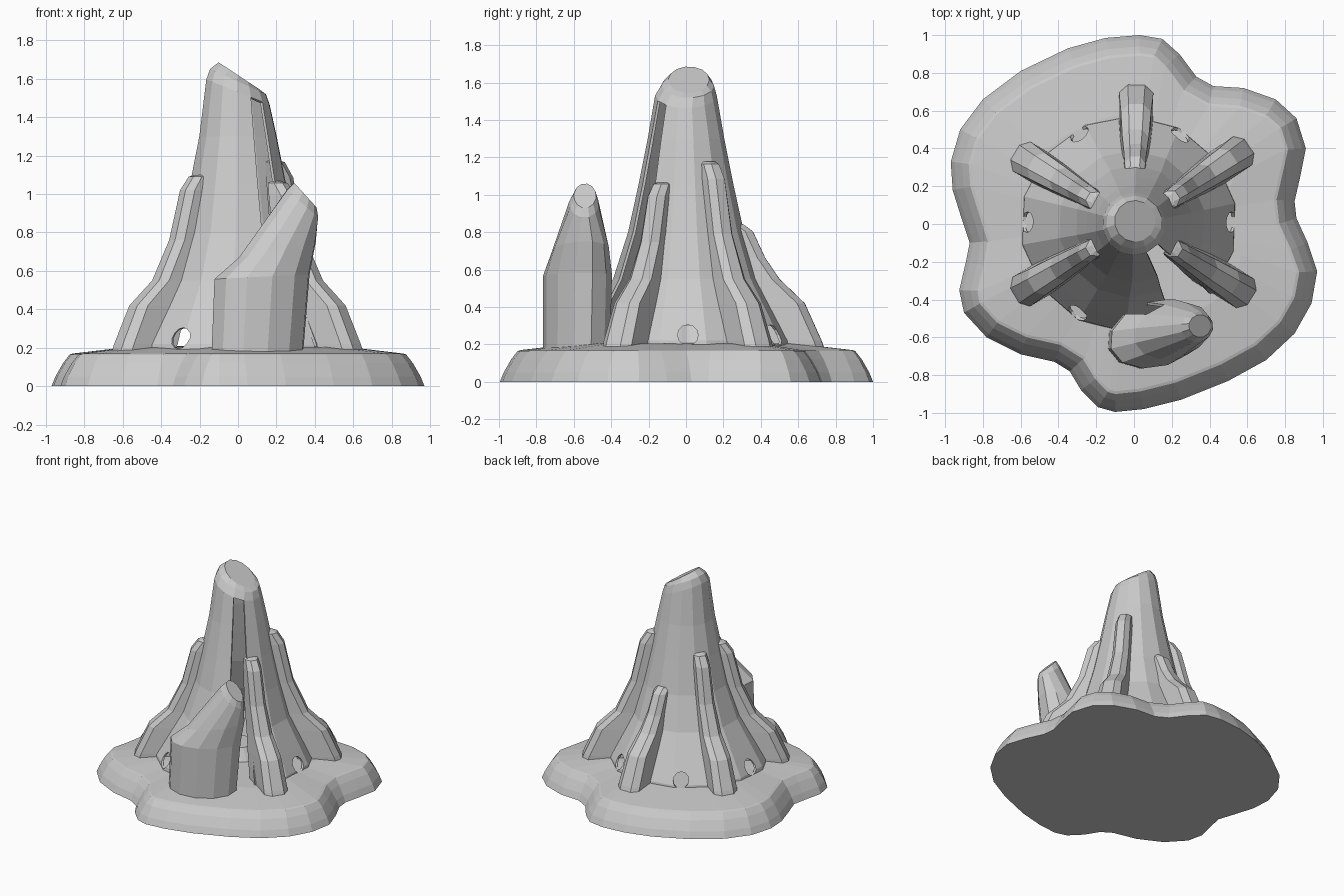
import bpy, bmesh, math
from mathutils import Vector

if "Cube" in bpy.data.objects:
    bpy.data.objects.remove(bpy.data.objects["Cube"])

mat = bpy.data.materials.new("light_grey_stone")
mat.diffuse_color = (0.6, 0.6, 0.6, 1)
mat.use_nodes = True
mat.node_tree.nodes["Principled BSDF"].inputs["Base Color"].default_value = mat.diffuse_color


def finish(bm, name):
    bmesh.ops.recalc_face_normals(bm, faces=bm.faces)
    me = bpy.data.meshes.new(name)
    bm.to_mesh(me)
    bm.free()
    ob = bpy.data.objects.new(name, me)
    bpy.context.collection.objects.link(ob)
    me.materials.append(mat)
    return ob


def loft(name, rings, skip=(), cap_bottom=True):
    """Join closed rings of points; columns listed in skip stay open."""
    bm = bmesh.new()
    vs = [[bm.verts.new(p) for p in r] for r in rings]
    n = len(vs[0])
    for k, (a, b) in enumerate(zip(vs, vs[1:])):
        for i in range(n):
            if (i in skip) and k < len(vs) - 3:
                continue
            j = (i + 1) % n
            bm.faces.new((a[i], a[j], b[j], b[i]))
    bm.faces.new(vs[-1])
    if cap_bottom:
        bm.faces.new(vs[0][::-1])
    return finish(bm, name)


def tilted_ring(n, cx, cy, rx, ry, z, slope, turn=0.0):
    """Ellipse whose height changes with x."""
    pts = []
    for i in range(n):
        a = 2 * math.pi * i / n
        u, v = rx * math.cos(a), ry * math.sin(a)
        x = u * math.cos(turn) - v * math.sin(turn)
        y = u * math.sin(turn) + v * math.cos(turn)
        pts.append((cx + x, cy + y, z + slope * x))
    return pts


# Base: wavy rock slab with a sloping rim and a slightly raised middle
outline = [(.03, 1), (.15, .98), (.24, .9), (.33, .78), (.42, .73), (.58, .72), (.75, .66),
           (.86, .56), (.91, .4), (.88, .25), (.85, .12), (.86, .03), (.92, -.1), (.97, -.25),
           (.94, -.42), (.85, -.58), (.7, -.72), (.5, -.83), (.25, -.93), (.05, -.98),
           (-.1, -.995), (-.19, -.97), (-.28, -.88), (-.34, -.78), (-.42, -.73), (-.6, -.69),
           (-.78, -.6), (-.9, -.47), (-.925, -.35), (-.89, -.2), (-.87, -.1), (-.91, .02),
           (-.96, .18), (-.97, .33), (-.92, .5), (-.8, .66), (-.6, .81), (-.35, .93), (-.15, .985)]
outline = [Vector(p) for p in outline[::-1]]  # now counter-clockwise


def inset(d, z, s=1.0):
    pts, n = [], len(outline)
    for i, p in enumerate(outline):
        t = (outline[(i + 1) % n] - outline[i - 1]).normalized()
        q = p + Vector((-t.y, t.x)) * d
        pts.append((q.x * s, q.y * s, z))
    return pts


loft("rock_base", [inset(0, 0), inset(.02, .05), inset(.06, .12), inset(.095, .165),
                   inset(.11, .17), inset(.1, .205, .65), inset(.1, .21, .18),
                   inset(.1, .3, .12)])

# Main spire: hollow shell with one open column and a slanted top
profile = [(.58, .15), (.57, .22), (.50, .35), (.39, .55), (.31, .80), (.255, 1.05), (.205, 1.3)]
turn = math.radians(11)
rings = []
for r, z in profile:
    f = max(0, (.8 - z) / .65)
    rings.append(tilted_ring(14, -.03 * f, 0, r, r, z, 0, turn))
rings.append(tilted_ring(14, 0, 0, .168, .165, 1.53, -.4, turn))
rings.append(tilted_ring(14, 0, .01, .148, .14, 1.585, -.45, turn))
rings.append(tilted_ring(14, .005, .015, .108, .11, 1.615, -.66, turn))
spire = loft("main_spire", rings, skip=(11,), cap_bottom=False)
sol = spire.modifiers.new("shell", 'SOLIDIFY')
sol.thickness = .015
sol.offset = -1

# Arched openings around the foot of the spire
bm = bmesh.new()
for k in range(6):
    a = math.radians(60 * k)
    d = Vector((math.cos(a), math.sin(a), 0))
    made = bmesh.ops.create_cone(bm, cap_ends=True, segments=12, radius1=.055, radius2=.055, depth=.4)
    rot = d.to_track_quat('Z', 'Y').to_matrix()
    bmesh.ops.rotate(bm, verts=made["verts"], matrix=rot)
    bmesh.ops.translate(bm, verts=made["verts"], vec=d * .56 + Vector((-.02, .01, .25)))
cutter = finish(bm, "arch_cutter")
cutter.hide_render = True
cutter.hide_viewport = True
cut = spire.modifiers.new("arches", 'BOOLEAN')
cut.operation = 'DIFFERENCE'
cut.solver = 'EXACT'
cut.object = cutter


# Buttress ridges: (outer radius, inner radius, height, half width)
stations = [(.75, .45, .15, .09), (.725, .42, .22, .09), (.635, .36, .42, .08), (.50, .32, .55, .07),
            (.40, .25, .76, .06), (.335, .22, 1.02, .055), (.285, .21, 1.09, .048),
            (.25, .22, 1.10, .035)]


def ridge(name, angle, k):
    a = math.radians(angle)
    d, s = Vector((math.cos(a), math.sin(a), 0)), Vector((-math.sin(a), math.cos(a), 0))
    rings = []
    for r, inner, z, w in stations:
        if z > .55:
            z = .55 + (z - .55) * k
            grow = .05 * (1 - k)
            r, inner = r + grow, inner + grow
        b = r - min(.04, (r - inner) * .5)
        sec = [(inner, -w), (b, -w), (r, -.5 * w), (r, .5 * w), (b, w), (inner, w)]
        rings.append([d * p + s * q + Vector((0, 0, z)) for p, q in sec])
    loft(name, rings)


for name, angle, k in (("ridge_right_back", 34, 1.14), ("ridge_back", 89, .54),
                       ("ridge_left_back", 149, 1.0), ("ridge_left_front", 211, 1.0),
                       ("ridge_right_front", 328, .94)):
    ridge(name, angle, k)

# Small leaning spire in front, open at the back
t = math.radians(18)
small = loft("small_spire", [
    tilted_ring(12, .10, -.585, .25, .17, .16, 0, t),
    tilted_ring(12, .125, -.58, .26, .175, .57, .05, t),
    tilted_ring(12, .205, -.565, .21, .145, .71, .2, t),
    tilted_ring(12, .335, -.545, .085, .08, .95, -.85, t),
    tilted_ring(12, .35, -.54, .06, .06, .995, -1.1, t)], skip=(3,), cap_bottom=False)
sol = small.modifiers.new("shell", 'SOLIDIFY')
sol.thickness = .015
sol.offset = -1
